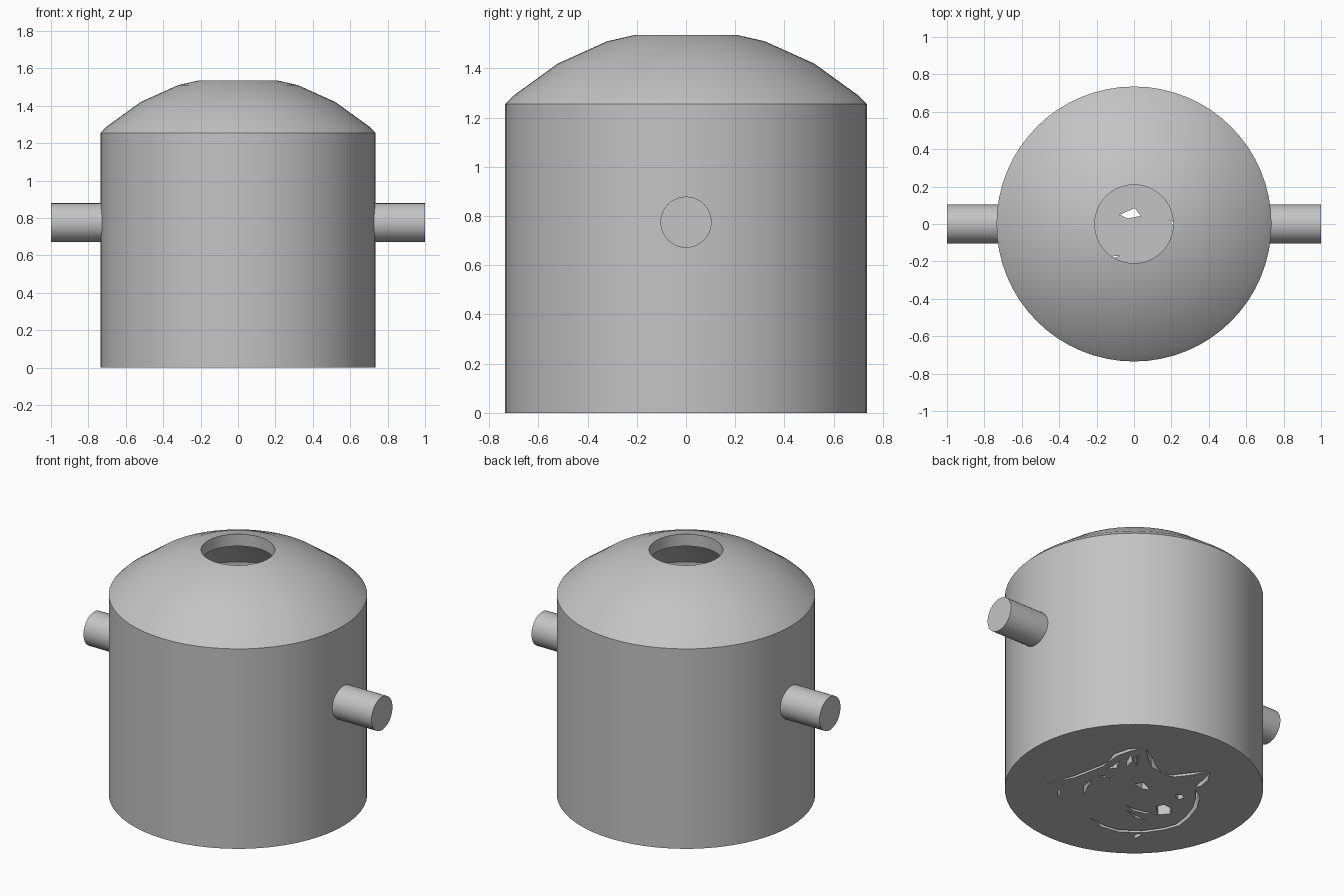
import bpy, bmesh, math
from mathutils import Vector

cube = bpy.data.objects.get("Cube")
if cube:
    bpy.data.objects.remove(cube, do_unlink=True)

grey = bpy.data.materials.new("plain_grey")
grey.use_nodes = True
colour = (0.55, 0.55, 0.55, 1)
grey.diffuse_color = colour
grey.node_tree.nodes["Principled BSDF"].inputs["Base Color"].default_value = colour


def add_object(name, bm):
    """Turn a bmesh into a linked grey object with outward normals."""
    bmesh.ops.recalc_face_normals(bm, faces=bm.faces)
    mesh = bpy.data.meshes.new(name)
    bm.to_mesh(mesh)
    bm.free()
    mesh.materials.append(grey)
    obj = bpy.data.objects.new(name, mesh)
    bpy.context.collection.objects.link(obj)
    return obj


def smooth(obj, degrees):
    bpy.ops.object.select_all(action="DESELECT")
    obj.select_set(True)
    bpy.context.view_layer.objects.active = obj
    bpy.ops.object.shade_smooth_by_angle(angle=math.radians(degrees))


def lathe(name, profile, steps=64):
    bm = bmesh.new()
    verts = [bm.verts.new((r, 0, z)) for r, z in profile]
    edges = [bm.edges.new(pair) for pair in zip(verts, verts[1:])]
    bmesh.ops.spin(bm, geom=verts + edges, cent=(0, 0, 0), axis=(0, 0, 1),
                   angle=math.tau, steps=steps)
    bmesh.ops.remove_doubles(bm, verts=bm.verts, dist=0.0005)
    return add_object(name, bm)


def floor_point(p):
    """Drawing units to the underside, seen mirrored and turned."""
    u, v = p[0] / 176, p[1] / 88
    turn = math.radians(40)
    c, s = math.cos(turn), math.sin(turn)
    return Vector((s * v - c * u, s * u + c * v, 0))


def prism(bm, outline):
    """Closed upright prism that passes through the floor."""
    low = [bm.verts.new((p.x, p.y, -0.1)) for p in outline]
    high = [bm.verts.new((p.x, p.y, 0.2)) for p in outline]
    bm.faces.new(low)
    bm.faces.new(high)
    n = len(low)
    for i in range(n):
        j = (i + 1) % n
        bm.faces.new((low[i], low[j], high[j], high[i]))


def stroke(bm, points, width):
    """Slit along a path, tapering to both ends."""
    path = [floor_point(p) for p in points]
    left, right = [], []
    for i in range(1, len(path) - 1):
        along = (path[i + 1] - path[i - 1]).normalized()
        side = Vector((-along.y, along.x, 0)) * width / 2
        left.append(path[i] + side)
        right.append(path[i] - side)
    prism(bm, [path[0]] + left + [path[-1]] + right[::-1])


# Hollow vessel: floor, straight wall, shallow dome with an open mouth
outer = [(0, 0), (0.735, 0), (0.735, 1.255), (0.7, 1.29), (0.52, 1.42),
         (0.32, 1.51), (0.21, 1.535)]
inner = [(0.21, 1.46), (0.3, 1.43), (0.47, 1.34), (0.66, 1.15),
         (0.66, 0.07), (0, 0.07)]
vessel = lathe("vessel", outer + inner)

# Animal face drawn as slits through the floor
slits = [
    ([(-89, 5), (-60, 12), (-32, 23), (-25, 28)], 0.018),            # back
    ([(-28, 25), (-18, 34), (-4, 39), (10, 41)], 0.025),             # ear
    ([(12, 40), (16, 31), (20, 22), (28, 16)], 0.025),
    ([(29, 15), (40, 13), (58, 15), (76, 18)], 0.025),               # far ear
    ([(76, 16), (72, 9), (66, 4), (61, 1)], 0.025),
    ([(61, -1), (64, -9), (61, -19), (54, -28), (44, -36), (30, -40),
      (8, -43), (-16, -42), (-32, -37), (-44, -29)], 0.022),         # jaw
    ([(-9, -16), (0, -21), (12, -24), (24, -25)], 0.02),             # mouth
    ([(-8, -21), (2, -28), (12, -31)], 0.02),
    ([(-50, -6), (-48, 3), (-42, 9)], 0.025),                        # cheek
    ([(-76, -8), (-75, -4), (-74, 0)], 0.02),
    ([(-38, 14), (-30, 12), (-22, 12)], 0.015),
    ([(0, -50), (3, -47), (9, -44)], 0.03),                          # chin
    ([(-28, 20), (-19, 22), (-14, 28)], 0.03),                       # ear hair
    ([(-8, 22), (-4, 28), (-3, 34)], 0.03),
    ([(3, 23), (1, 30), (6, 34)], 0.03),
]
blobs = [
    [(0, 5), (9, 6), (16, -1), (8, 0)],                              # eye
    [(40, -6), (48, -6), (50, -9), (44, -11)],                       # far eye
    [(22, -18), (30, -16), (38, -20), (36, -25), (24, -26)],         # nose
]
bm = bmesh.new()
for points, width in slits:
    stroke(bm, points, width)
for points in blobs:
    prism(bm, [floor_point(p) for p in points])
cutter = add_object("slit_cutter", bm)
cutter.hide_render = True

cut = vessel.modifiers.new("slits", "BOOLEAN")
cut.operation = "DIFFERENCE"
cut.solver = "EXACT"
cut.use_self = True
cut.object = cutter
smooth(vessel, 25)
bpy.ops.object.modifier_apply(modifier=cut.name)
bpy.data.objects.remove(cutter, do_unlink=True)
smooth(vessel, 25)

# Stub pipes on both sides
for name, side in (("left_pipe", 1), ("right_pipe", -1)):
    pipe = lathe(name, [(0, 0), (0.104, 0), (0.104, 0.3), (0, 0.3)], 32)
    pipe.location = (0.7 * side, 0, 0.775)
    pipe.rotation_euler = (0, side * math.pi / 2, 0)
    smooth(pipe, 30)
